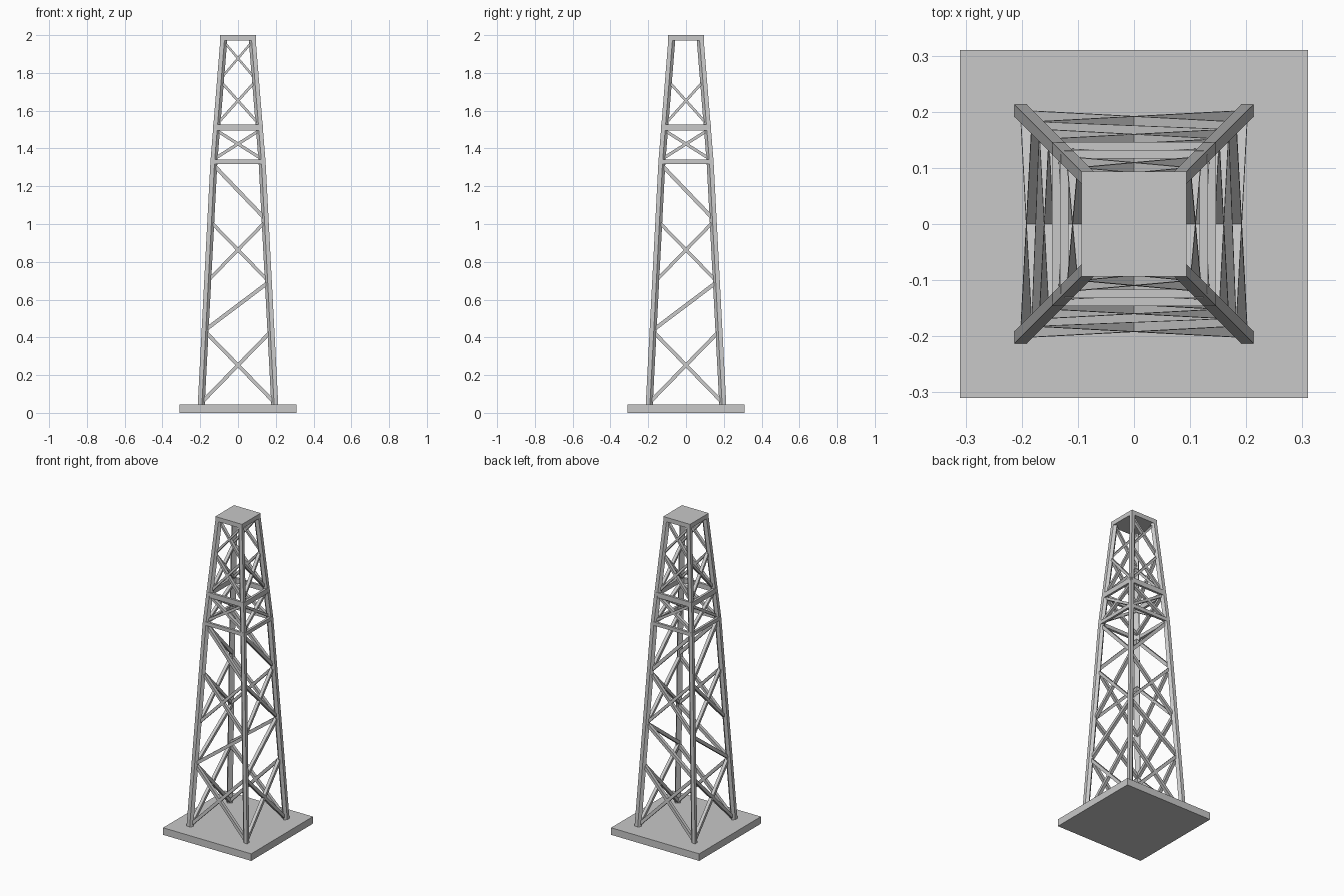
import bpy, bmesh
from mathutils import Vector

cube = bpy.data.objects.get("Cube")
if cube:
    bpy.data.objects.remove(cube)

steel = bpy.data.materials.new("light_grey_steel")
steel.use_nodes = True
grey = (0.58, 0.58, 0.58, 1)
steel.diffuse_color = grey
steel.node_tree.nodes["Principled BSDF"].inputs["Base Color"].default_value = grey

BOTTOM, KNEE, TOP = 0.045, 1.33, 1.972


def half_width(z):
    """Outer half width of the tower, with a slight bend at the knee."""
    if z < KNEE:
        return 0.213 + (0.146 - 0.213) * (z - BOTTOM) / (KNEE - BOTTOM)
    return 0.146 + (0.094 - 0.146) * (z - KNEE) / (TOP - KNEE)


def finish(bm, name):
    bmesh.ops.recalc_face_normals(bm, faces=bm.faces)
    mesh = bpy.data.meshes.new(name)
    bm.to_mesh(mesh)
    bm.free()
    mesh.materials.append(steel)
    obj = bpy.data.objects.new(name, mesh)
    bpy.context.collection.objects.link(obj)


def loft(bm, rings):
    """Skin a closed solid through matching rings of points."""
    loops = [[bm.verts.new(p) for p in ring] for ring in rings]
    n = len(loops[0])
    for low, high in zip(loops, loops[1:]):
        for i in range(n):
            j = (i + 1) % n
            bm.faces.new((low[i], low[j], high[j], high[i]))
    bm.faces.new(loops[0])
    bm.faces.new(loops[-1])


def beam(bm, a, b, normal, width, depth):
    """Rectangular bar from a to b, lying flat in the plane of a tower side."""
    a, b, normal = Vector(a), Vector(b), Vector(normal)
    side = (b - a).cross(normal).normalized() * width / 2
    out = normal * depth / 2
    corners = [side + out, side - out, -side - out, -side + out]
    loft(bm, [[p + c for c in corners] for p in (a, b)])


def slab(name, half, z0, z1):
    bm = bmesh.new()
    ring = [(-half, -half), (half, -half), (half, half), (-half, half)]
    loft(bm, [[(x, y, z) for x, y in ring] for z in (z0, z1)])
    finish(bm, name)


slab("base_plate", 0.31, 0, BOTTOM)
slab("top_plate", 0.094, TOP, 2)

# Corner legs: pointed outside corner, flat sides running diagonally inward
S, E = 0.022, 0.015
section = [(0, 0), (S, 0), (S + E, E), (E, S + E), (0, S)]
for sx, front_back in ((-1, "right"), (1, "left")):
    for sy, end in ((-1, "front"), (1, "back")):
        bm = bmesh.new()
        loft(bm, [[(sx * (half_width(z) - a), sy * (half_width(z) - b), z)
                   for a, b in section] for z in (BOTTOM, KNEE, TOP)])
        finish(bm, f"{end}_{front_back}_leg")

# Braces: start height on the -side, end height on the +side, thickness
crosses = [(0.055, 0.43, 0.019), (0.70, 1.01, 0.017), (1.345, 1.495, 0.016),
           (1.53, 1.755, 0.014)]
diagonals = [(0.44, 0.69, 0.02), (1.31, 1.03, 0.02)]
top_cross = (1.77, 1.965, 0.012)
# Level bars: height, thickness
girts = [(KNEE, 0.023), (1.51, 0.032)]

sides = {"front": (0, -1), "back": (0, 1), "right": (-1, 0), "left": (1, 0)}
for name, (nx, ny) in sides.items():
    normal = (nx, ny, 0)

    def place(u, depth, z):
        return (u, ny * depth, z) if ny else (nx * depth, u, z)

    def brace(bm, z0, z1, width):
        w0, w1 = half_width(z0) - 0.02, half_width(z1) - 0.02
        beam(bm, place(-w0, w0, z0), place(w1, w1, z1), normal, width, 0.02)

    bm = bmesh.new()
    for z0, z1, width in crosses + ([top_cross] if ny else []):
        brace(bm, z0, z1, width)
        brace(bm, z1, z0, width)
    for z0, z1, width in diagonals:
        brace(bm, z0, z1, width)
    finish(bm, name + "_braces")

    bm = bmesh.new()
    for z, width in girts:
        w = half_width(z)
        beam(bm, place(-w + 0.008, w - 0.007, z), place(w - 0.008, w - 0.007, z),
             normal, width, 0.015)
    finish(bm, name + "_level_bars")
